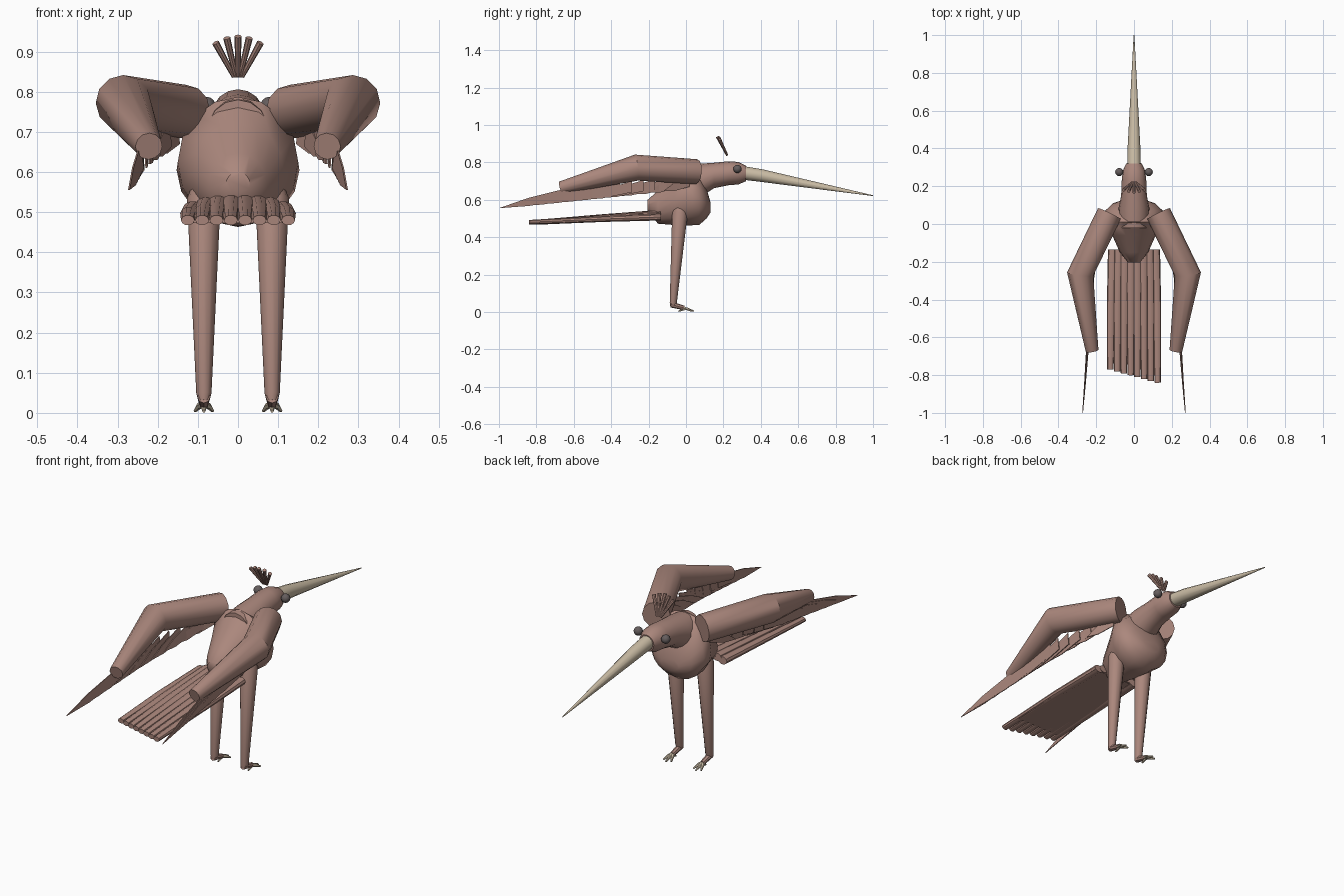
import bpy, bmesh, math
from mathutils import Vector

if "Cube" in bpy.data.objects:
    bpy.data.objects.remove(bpy.data.objects["Cube"])


def material(name, rgb):
    m = bpy.data.materials.new(name)
    m.use_nodes = True
    m.diffuse_color = (*rgb, 1)
    m.node_tree.nodes["Principled BSDF"].inputs["Base Color"].default_value = (*rgb, 1)
    return m


BROWN = material("dusty brown", (0.41, 0.245, 0.205))
CREAM = material("bone cream", (0.60, 0.51, 0.38))
DARK = material("eye grey", (0.13, 0.11, 0.11))


def finish(name, bm, mat, angle=35):
    bmesh.ops.recalc_face_normals(bm, faces=bm.faces)
    mesh = bpy.data.meshes.new(name)
    bm.to_mesh(mesh)
    bm.free()
    mesh.materials.append(mat)
    ob = bpy.data.objects.new(name, mesh)
    bpy.context.collection.objects.link(ob)
    bpy.ops.object.select_all(action='DESELECT')
    ob.select_set(True)
    bpy.context.view_layer.objects.active = ob
    bpy.ops.object.shade_smooth_by_angle(angle=math.radians(angle))
    return ob


def add_loft(bm, rings, sides):
    """Skin rings given as (centre, side vector, up vector) and cap both ends."""
    loops = []
    for c, u, v in rings:
        loops.append([bm.verts.new(c + u * math.cos(a) + v * math.sin(a))
                      for a in (math.tau * i / sides for i in range(sides))])
    for a, b in zip(loops, loops[1:]):
        for i in range(sides):
            j = (i + 1) % sides
            bm.faces.new((a[i], a[j], b[j], b[i]))
    bm.faces.new(loops[0])
    bm.faces.new(loops[-1])


def add_tube(bm, path, sides=12, flat=1.0):
    """Tube along (x, y, z, radius) points; flat scales the upward radius."""
    pts = [Vector(p[:3]) for p in path]
    rings = []
    for i, p in enumerate(path):
        d = (pts[min(i + 1, len(pts) - 1)] - pts[max(i - 1, 0)]).normalized()
        ref = Vector((0, 0, 1)) if abs(d.z) < 0.8 else Vector((0, 1, 0))
        u = d.cross(ref).normalized()
        rings.append((pts[i], u * p[3], u.cross(d) * p[3] * flat))
    add_loft(bm, rings, sides)


def tube(name, path, mat=BROWN, sides=12, flat=1.0):
    bm = bmesh.new()
    add_tube(bm, path, sides, flat)
    return finish(name, bm, mat)


def upright_loft(name, sections, sides=16):
    """Loft of upright ellipses given as (y, z, half width, half height)."""
    bm = bmesh.new()
    add_loft(bm, [(Vector((0, y, z)), Vector((w, 0, 0)), Vector((0, 0, h)))
                  for y, z, w, h in sections], sides)
    return finish(name, bm, BROWN, 50)


def mix(a, b, t):
    return a + (b - a) * t


# Body, neck and head
upright_loft("body", [(-0.205, 0.57, 0.03, 0.03), (-0.15, 0.56, 0.075, 0.088),
                      (-0.06, 0.595, 0.115, 0.13), (0.01, 0.625, 0.15, 0.162),
                      (0.07, 0.605, 0.153, 0.14), (0.11, 0.58, 0.11, 0.08),
                      (0.13, 0.56, 0.05, 0.03)])
upright_loft("neck_and_head", [(-0.02, 0.69, 0.08, 0.09), (0.08, 0.705, 0.082, 0.088),
                               (0.15, 0.73, 0.068, 0.068), (0.23, 0.742, 0.065, 0.064),
                               (0.28, 0.742, 0.06, 0.06), (0.32, 0.741, 0.042, 0.042)])

# Beak
tube("beak", [(0, 0.31, 0.743, 0.036), (0, 0.40, 0.73, 0.034), (0, 1.0, 0.622, 0.002)], CREAM)

# Crest
bm = bmesh.new()
for k in range(-2, 3):
    add_tube(bm, [(0.005 * k, 0.22, 0.838, 0.006),
                  (0.028 * k, 0.168 + 0.006 * abs(k), 0.938 - 0.004 * k * k, 0.009)], 8)
finish("crest", bm, BROWN)

# Tail: base sheet with eight ribs, longer towards the left
bm = bmesh.new()
COUNT = 8
for i in range(COUNT):
    s = i / (COUNT - 1) * 2 - 1
    end = -0.805 - 0.035 * s
    drop = 0.02 * s * s
    add_tube(bm, [(0.112 * s, -0.135, 0.528 - drop, 0.026),
                  (0.122 * s, -0.45, 0.507 - drop / 2, 0.022),
                  (0.125 * s, end, 0.480, 0.017)], 10, 0.75)
finish("tail_feathers", bm, BROWN)
bm = bmesh.new()
bmesh.ops.create_cube(bm, size=1)
for v in bm.verts:
    rear = v.co.y < 0
    v.co = Vector((v.co.x * 0.27, -0.72 if rear else -0.14,
                   (0.480 if rear else 0.505) + v.co.z * 0.014))
finish("tail_sheet", bm, BROWN)

for side, label in ((1, "left"), (-1, "right")):
    # Eye
    bm = bmesh.new()
    bmesh.ops.create_uvsphere(bm, u_segments=12, v_segments=8, radius=0.022)
    bmesh.ops.translate(bm, verts=bm.verts, vec=(side * 0.078, 0.275, 0.765))
    finish(label + "_eye", bm, DARK, 60)

    # Leg and foot
    x = side * 0.085
    tube(label + "_leg", [(x, -0.03, 0.565, 0.03), (x, -0.032, 0.535, 0.042),
                          (x, -0.068, 0.05, 0.019), (x, -0.072, 0.03, 0.014)])
    tube(label + "_foot", [(x, -0.08, 0.04, 0.016), (x, -0.01, 0.022, 0.012)], sides=8)
    bm = bmesh.new()
    for k in (-1, 0, 1):
        add_tube(bm, [(x, -0.02, 0.022, 0.009),
                      (x + 0.012 * k, 0.005, 0.017, 0.008),
                      (x + 0.022 * k, 0.042 - 0.012 * abs(k), 0.005, 0.004)], 6)
    add_tube(bm, [(x, -0.01, 0.016, 0.008), (x, -0.04, 0.004, 0.004)], 6)
    finish(label + "_toes", bm, CREAM)

    # Wing arm
    tube(label + "_wing_arm", [(side * 0.13, 0.055, 0.750, 0.067),
                               (side * 0.285, -0.265, 0.772, 0.070),
                               (side * 0.222, -0.67, 0.664, 0.034)])

    # Wing feathers: thin upright blades overlapping under the arm
    bm = bmesh.new()
    BLADES = 11
    for i in range(BLADES):
        t = i / (BLADES - 1)
        tip_y = mix(-0.12, -1.0, t)
        root_y = mix(0.02, -0.60, t)
        tip_z = 0.66 + 0.105 * tip_y
        root_z = mix(0.70, 0.64, t)
        root_x = mix(0.15, 0.24, min(1, t * 2.2))
        tip_x = mix(0.20, 0.272, t)
        outline = ((0, 0.03), (0.6, 0.022), (1, 0.0), (0.6, -0.022), (0, -0.03))
        faces = []
        for off in (-0.002, 0.002):
            faces.append([bm.verts.new((side * (mix(root_x, tip_x, f) + off + 0.12 * h),
                                        mix(root_y, tip_y, f),
                                        mix(root_z, tip_z, f) + h)) for f, h in outline])
        a, b = faces
        bm.faces.new(a)
        bm.faces.new(b)
        for j in range(len(a)):
            n = (j + 1) % len(a)
            bm.faces.new((a[j], a[n], b[n], b[j]))
    finish(label + "_wing_feathers", bm, BROWN)
